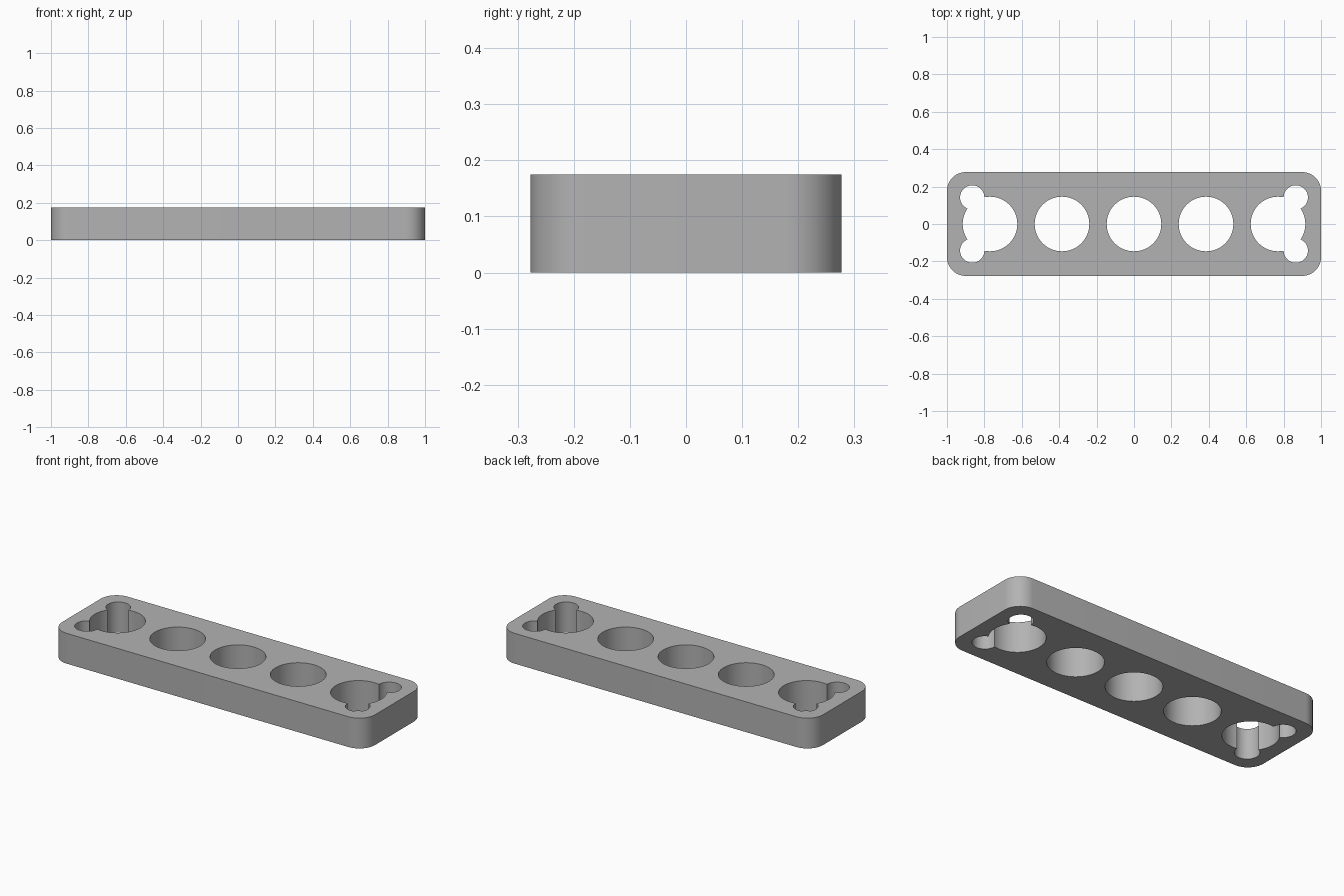
import bpy
import math

HEIGHT, LENGTH, WIDTH = 0.175, 2.0, 0.555

cube = bpy.data.objects.get("Cube")
if cube:
    bpy.data.objects.remove(cube, do_unlink=True)

grey = bpy.data.materials.new("plain grey")
grey.use_nodes = True
colour = (0.45, 0.45, 0.45, 1)
grey.diffuse_color = colour
grey.node_tree.nodes["Principled BSDF"].inputs["Base Color"].default_value = colour


def apply_modifier(obj, modifier):
    bpy.context.view_layer.objects.active = obj
    bpy.ops.object.modifier_apply(modifier=modifier.name)


# Slab with rounded upright corners
bpy.ops.mesh.primitive_cube_add(size=1, location=(0, 0, HEIGHT / 2))
block = bpy.context.object
block.name = "drilled_block"
block.scale = (LENGTH, WIDTH, HEIGHT)
bpy.ops.object.transform_apply(location=True, scale=True)
block.data.materials.append(grey)

weights = block.data.attributes.new("bevel_weight_edge", "FLOAT", "EDGE")
for edge in block.data.edges:
    a, b = (block.data.vertices[i].co for i in edge.vertices)
    weights.data[edge.index].value = float(abs(a.z - b.z) > 0.01)
bevel = block.modifiers.new("round_corners", "BEVEL")
bevel.limit_method = "WEIGHT"
bevel.width = 0.1
bevel.segments = 12
apply_modifier(block, bevel)


def drill(x, y, radius, sides):
    """Cut an upright round hole right through the block."""
    bpy.ops.mesh.primitive_cylinder_add(
        vertices=sides, radius=radius, depth=HEIGHT * 2, location=(x, y, HEIGHT / 2))
    cutter = bpy.context.object
    cutter.hide_render = True
    cutter.data.materials.append(grey)
    cut = block.modifiers.new("hole", "BOOLEAN")
    cut.operation = "DIFFERENCE"
    cut.solver = "EXACT"
    cut.object = cutter
    apply_modifier(block, cut)
    bpy.data.objects.remove(cutter, do_unlink=True)


# Row of five large holes
for i in range(-2, 3):
    drill(i * 0.385, 0, 0.146, 64)

# Small corner holes that break into the end holes
for side in (-1, 1):
    for end in (-1, 1):
        drill(end * 0.865, side * 0.142, 0.065, 40)

bpy.ops.object.select_all(action="DESELECT")
block.select_set(True)
bpy.context.view_layer.objects.active = block
bpy.ops.object.shade_smooth_by_angle(angle=math.radians(30))
